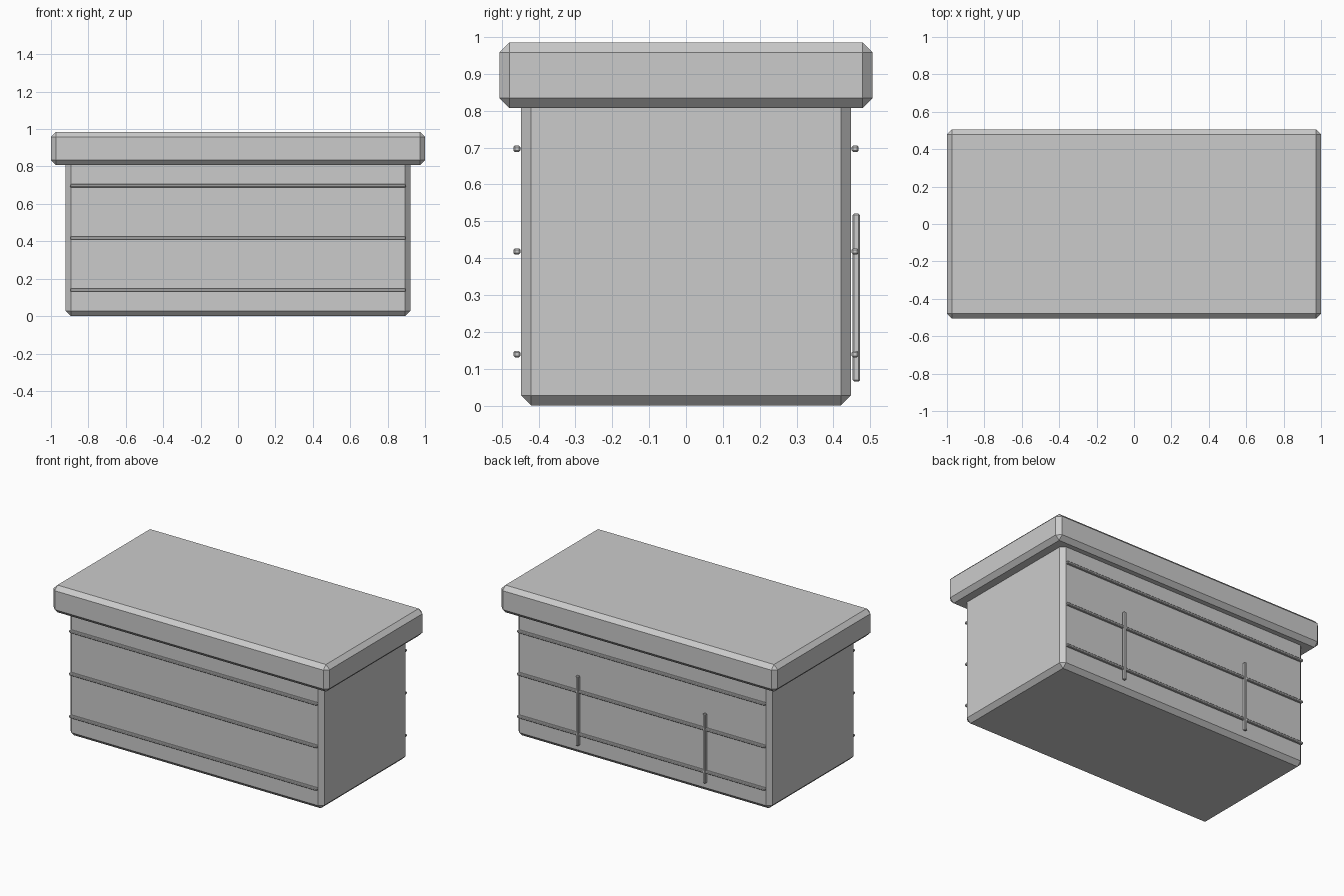
import bpy

if "Cube" in bpy.data.objects:
    bpy.data.objects.remove(bpy.data.objects["Cube"])


def box(name, center, size, bevel):
    """Box with a single-segment chamfer on every edge."""
    bpy.ops.mesh.primitive_cube_add(size=1, location=center)
    ob = bpy.context.object
    ob.name = name
    ob.scale = size
    bpy.ops.object.transform_apply(location=False, rotation=False, scale=True)
    mod = ob.modifiers.new("chamfer", "BEVEL")
    mod.width = bevel
    mod.segments = 1
    mod.limit_method = "NONE"
    return ob


BODY_H = 0.836

# Main body and overhanging lid
box("chest_body", (0, 0, BODY_H / 2), (1.842, 0.895, BODY_H), 0.027)
box("chest_lid", (0, 0, 0.896), (2.0, 1.013, 0.178), 0.027)

# Horizontal trim strips, three on the front and three on the back
for side, sign in (("front", -1), ("back", 1)):
    for i in range(3):
        z = BODY_H * (2 * i + 1) / 6
        box(f"{side}_strip_{i + 1}", (0, sign * 0.459, z), (1.796, 0.019, 0.017), 0.004)

# Vertical bars on the back
for side, sign in (("left", -1), ("right", 1)):
    box(f"back_bar_{side}", (sign * 0.46, 0.462, 0.293), (0.02, 0.02, 0.456), 0.004)
